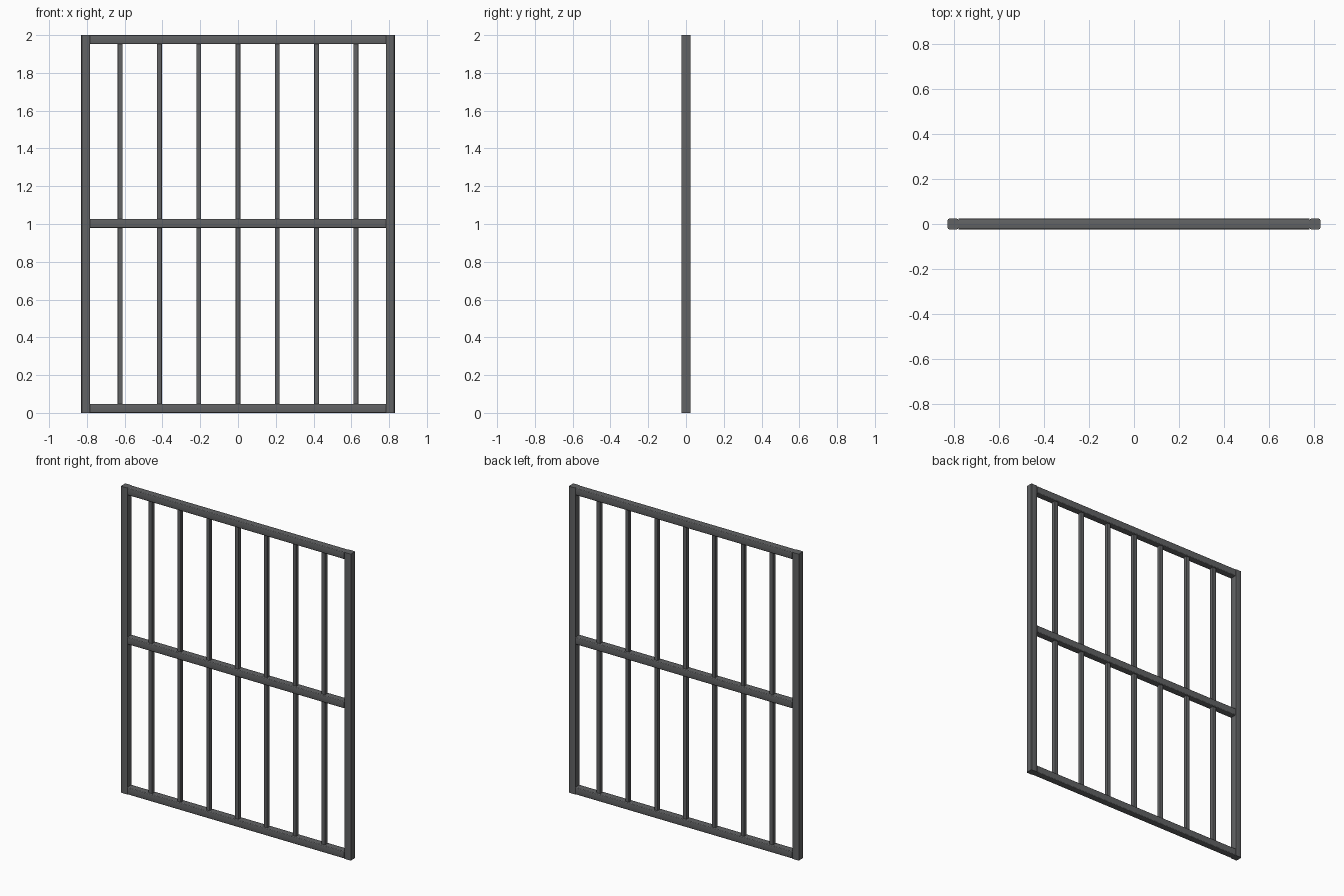
import bpy
import bmesh
from mathutils import Vector

if "Cube" in bpy.data.objects:
    bpy.data.objects.remove(bpy.data.objects["Cube"], do_unlink=True)

steel = bpy.data.materials.new("dark grey steel")
steel.use_nodes = True
GREY = (0.12, 0.123, 0.127, 1)
steel.diffuse_color = GREY
steel.node_tree.nodes["Principled BSDF"].inputs["Base Color"].default_value = GREY

HALF_WIDTH, HEIGHT = 0.83, 2.0
TUBE, BAR = 0.047, 0.026
INNER = HALF_WIDTH - TUBE


def tube(name, start, end, size, radius):
    """Square tube with rounded long edges, running between two points."""
    start, end = Vector(start), Vector(end)
    span = end - start
    axis = max(range(3), key=lambda i: abs(span[i]))
    scale = [size] * 3
    scale[axis] = span.length
    bm = bmesh.new()
    bmesh.ops.create_cube(bm, size=1)
    bmesh.ops.scale(bm, vec=scale, verts=bm.verts)
    long_edges = [e for e in bm.edges
                  if abs(e.verts[0].co[axis] - e.verts[1].co[axis]) > size * 1.5]
    bmesh.ops.bevel(bm, geom=long_edges, offset=radius, segments=3,
                    profile=0.5, affect='EDGES')
    mesh = bpy.data.meshes.new(name)
    bm.to_mesh(mesh)
    bm.free()
    mesh.materials.append(steel)
    obj = bpy.data.objects.new(name, mesh)
    obj.location = (start + end) / 2
    bpy.context.collection.objects.link(obj)
    bpy.ops.object.select_all(action='DESELECT')
    obj.select_set(True)
    bpy.context.view_layer.objects.active = obj
    bpy.ops.object.shade_smooth_by_angle()


# Side posts
for name, side in (("left_post", 1), ("right_post", -1)):
    x = side * (HALF_WIDTH - TUBE / 2)
    tube(name, (x, 0, 0), (x, 0, HEIGHT), TUBE, 0.006)

# Horizontal rails
rails = {"bottom_rail": TUBE / 2, "middle_rail": 1.003,
         "top_rail": HEIGHT - TUBE / 2}
for name, z in rails.items():
    tube(name, (-INNER, 0, z), (INNER, 0, z), TUBE, 0.006)

# Thin upright bars, in a lower and an upper row
rows = (("lower", rails["bottom_rail"], rails["middle_rail"]),
        ("upper", rails["middle_rail"], rails["top_rail"]))
for row, low, high in rows:
    for i in range(-3, 4):
        x = i * 0.208
        tube(f"{row}_bar_{i + 4}", (x, 0, low + TUBE / 2),
             (x, 0, high - TUBE / 2), BAR, 0.003)
